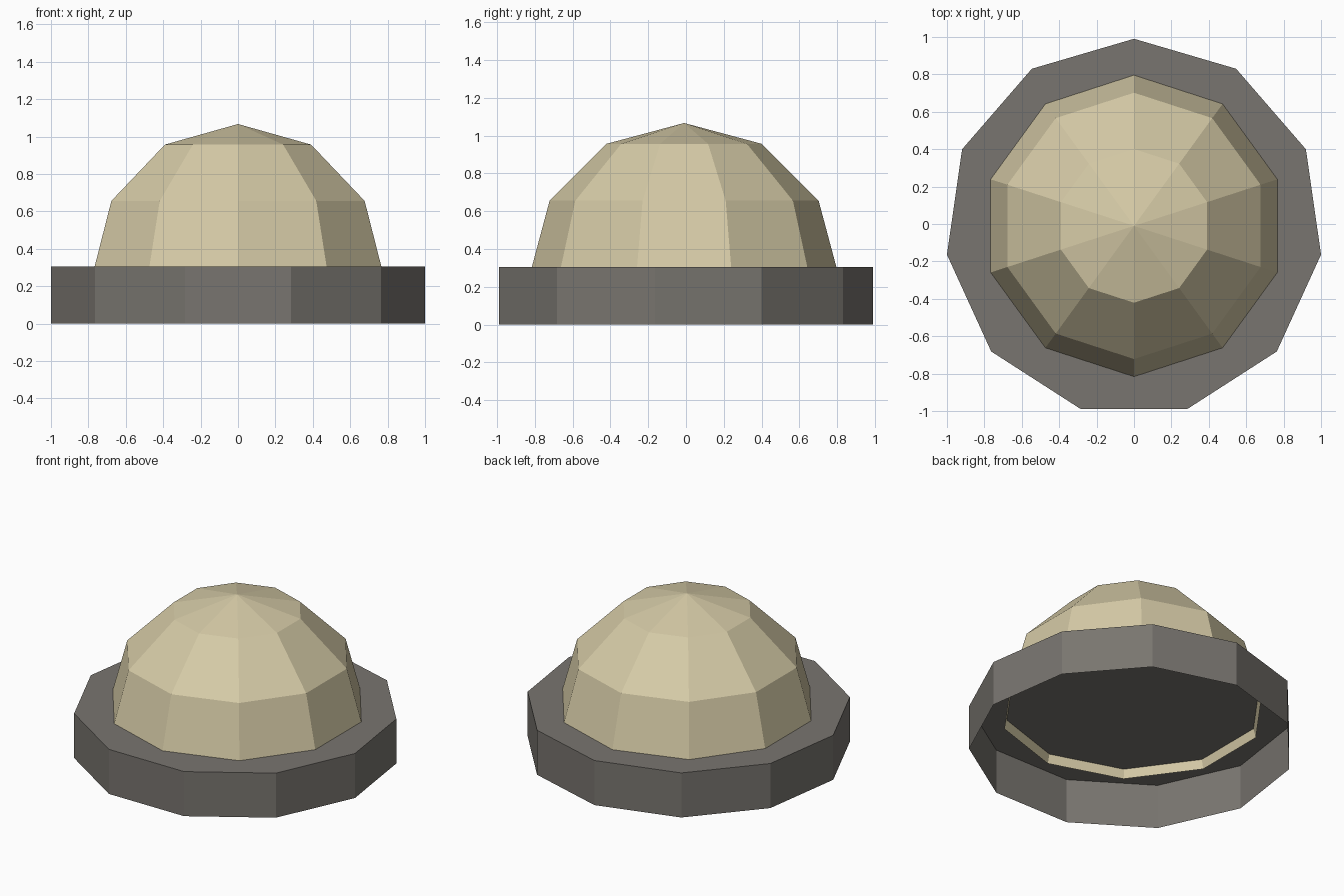
import bpy, bmesh
from math import pi, sin, cos

if "Cube" in bpy.data.objects:
    bpy.data.objects.remove(bpy.data.objects["Cube"])


def material(name, rgb):
    m = bpy.data.materials.new(name)
    m.diffuse_color = (*rgb, 1)
    m.use_nodes = True
    m.node_tree.nodes["Principled BSDF"].inputs["Base Color"].default_value = m.diffuse_color
    return m


def lathe(name, profile, sides, centre_y, mat):
    """Faceted surface of revolution; a radius of 0 closes to a point.
    The first corner points to the back (+y)."""
    bm = bmesh.new()
    rings = []
    for r, z in profile:
        count = sides if r > 0 else 1
        rings.append([bm.verts.new((r * cos(pi / 2 + 2 * pi * i / sides),
                                    centre_y + r * sin(pi / 2 + 2 * pi * i / sides), z))
                      for i in range(count)])
    for low, high in zip(rings, rings[1:]):
        for i in range(sides):
            j = (i + 1) % sides
            if len(high) == 1:
                bm.faces.new((low[i], low[j], high[0]))
            else:
                bm.faces.new((low[i], low[j], high[j], high[i]))
    if len(rings[-1]) > 1:          # flat cap on top
        bm.faces.new(rings[-1])
    mesh = bpy.data.meshes.new(name)
    bm.to_mesh(mesh)
    bm.free()
    mesh.materials.append(mat)
    ob = bpy.data.objects.new(name, mesh)
    bpy.context.collection.objects.link(ob)
    return ob


grey = material("dark_grey", (0.19, 0.178, 0.16))
cream = material("cream", (0.67, 0.595, 0.385))

# Base: eleven-sided shell, open underneath
lathe("base", [(1.0103, 0), (1.0103, 0.305)], 11, -0.02, grey)

# Dome: ten-sided open hemisphere, its rim sunk just below the base top
R, z0 = 0.822, 0.245
dome_profile = [(R * cos(k * pi / 6), z0 + R * sin(k * pi / 6)) for k in range(3)]
lathe("dome", dome_profile + [(0, z0 + R)], 10, -0.01, cream)
